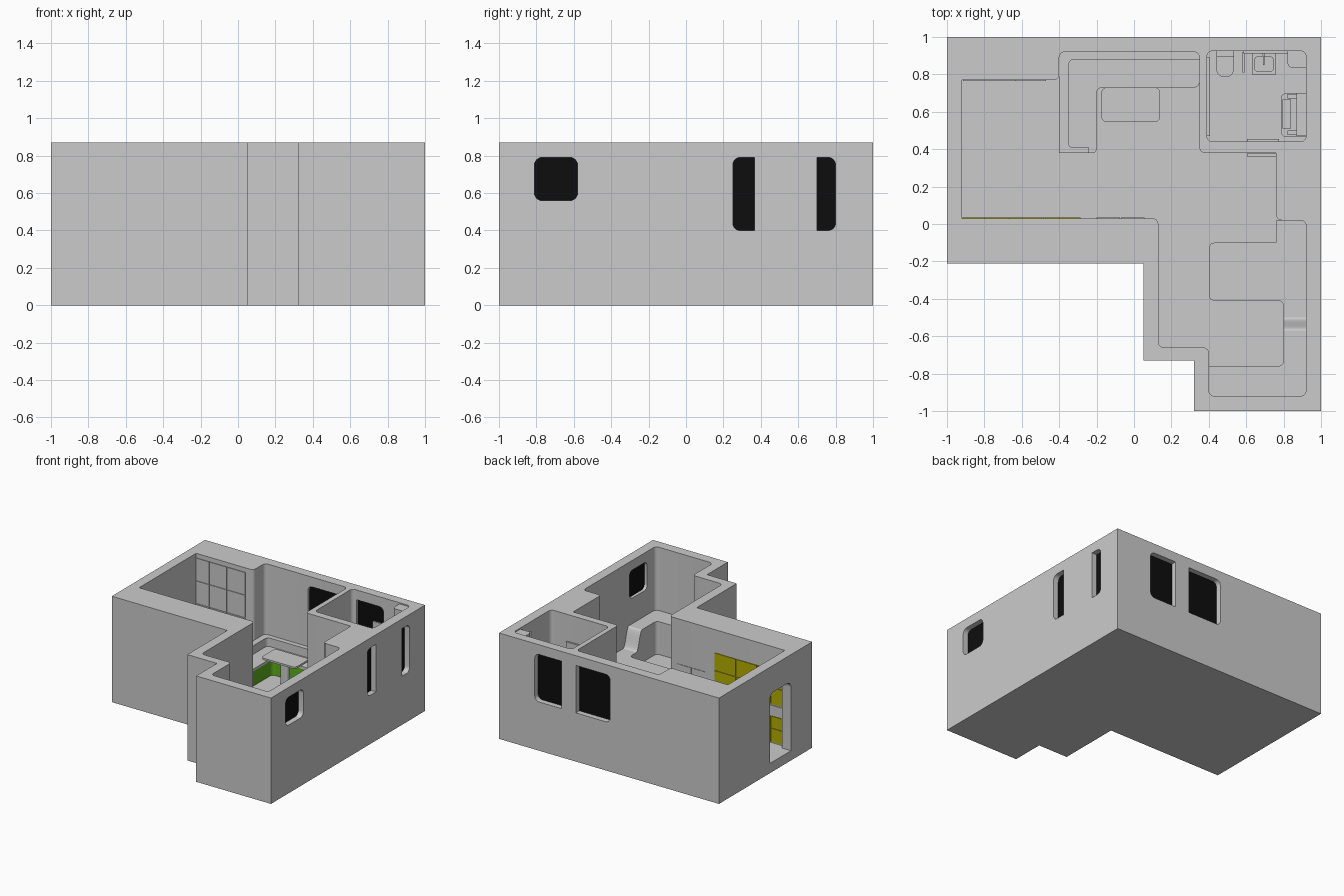
import bpy, bmesh, math
from mathutils import Vector

if "Cube" in bpy.data.objects:
    bpy.data.objects.remove(bpy.data.objects["Cube"])

H, FLOOR = 0.87, 0.08


def material(name, rgb):
    m = bpy.data.materials.new(name)
    m.diffuse_color = (*rgb, 1)
    m.use_nodes = True
    m.node_tree.nodes["Principled BSDF"].inputs["Base Color"].default_value = m.diffuse_color
    return m


GLASS = material("dark_glass", (0.004, 0.004, 0.004))
GREEN = material("green_panel", (0.11, 0.42, 0.01))
YELLOW = material("yellow_panel", (0.45, 0.42, 0.0))


def fillet(pts, steps=6):
    """Points are (u, v) or (u, v, radius); corners with a radius are rounded."""
    out = []
    for i, p in enumerate(pts):
        c = Vector(p[:2])
        r = p[2] if len(p) > 2 else 0
        if not r:
            out.append(c)
            continue
        a = c + (Vector(pts[i - 1][:2]) - c).normalized() * r
        b = c + (Vector(pts[(i + 1) % len(pts)][:2]) - c).normalized() * r
        m = a + b - c
        for k in range(steps + 1):
            t = k / steps * math.pi / 2
            out.append(m + (a - m) * math.cos(t) + (b - m) * math.sin(t))
    return out


def prism(name, pts, lo, hi, axis='z', mat=None):
    """Extrude a rounded outline along an axis."""
    put = {'z': lambda u, v, w: (u, v, w),
           'x': lambda u, v, w: (w, u, v),
           'y': lambda u, v, w: (u, w, v)}[axis]
    bm = bmesh.new()
    f = bm.faces.new([bm.verts.new(put(p.x, p.y, lo)) for p in fillet(pts)])
    ext = bmesh.ops.extrude_face_region(bm, geom=[f])['geom']
    bmesh.ops.translate(bm, vec=put(0, 0, hi - lo),
                        verts=[g for g in ext if isinstance(g, bmesh.types.BMVert)])
    bmesh.ops.recalc_face_normals(bm, faces=bm.faces)
    me = bpy.data.meshes.new(name)
    bm.to_mesh(me)
    bm.free()
    ob = bpy.data.objects.new(name, me)
    bpy.context.collection.objects.link(ob)
    if mat:
        me.materials.append(mat)
    return ob


def rect(u0, u1, v0, v1, r=0, r2=None):
    """Rectangle, radius r on the low-u side and r2 on the high-u side."""
    r2 = r if r2 is None else r2
    return [(u0, v0, r), (u1, v0, r2), (u1, v1, r2), (u0, v1, r)]


def box(name, x0, x1, y0, y1, z0, z1, mat=None, r=0):
    return prism(name, rect(x0, x1, y0, y1, r), z0, z1, 'z', mat)


def cut(target, cutter):
    cutter.hide_render = True
    mod = target.modifiers.new("cut", 'BOOLEAN')
    mod.operation, mod.solver, mod.object = 'DIFFERENCE', 'EXACT', cutter
    bpy.context.view_layer.objects.active = target
    bpy.ops.object.modifier_apply(modifier=mod.name)
    bpy.data.objects.remove(cutter)


# Outer shell with main room and bathroom hollowed out
shell = prism("shell", [(-1, 1), (1, 1), (1, -1), (.32, -1), (.32, -.73),
                        (.05, -.73), (.05, -.21), (-1, -.21)], 0, H)
R = .03
room = [(-.92, .77), (-.4, .77, R), (-.4, .92, R), (.35, .92, R), (.35, .38, R), (.76, .38),
        (.76, .02, R), (.92, .02, R), (.92, -.92, R), (.4, -.92, R), (.4, -.66, R),
        (.13, -.66, R), (.13, .03, R), (-.92, .03)]
cut(shell, prism("room_cutter", room, FLOOR, 1))
cut(shell, box("bath_cutter", .39, .92, .44, .925, FLOOR, 1, r=R))

# Door opening and windows with recessed dark panes
cut(shell, prism("door_cutter", [(.065, FLOOR), (.34, FLOOR), (.34, .65, .05), (.065, .65, .05)],
                 -1.1, -.85, 'x'))
windows = [('x', -.81, -.58, .56, .79, .04, .04, .85),
           ('x', .25, .365, .40, .79, .04, 0, .70),
           ('x', .70, .80, .40, .79, 0, .04, .85),
           ('y', .43, .675, .40, .79, 0, .04, .85),
           ('y', -.01, .30, .40, .79, .04, 0, .85)]
for i, (axis, u0, u1, v0, v1, ra, rb, depth) in enumerate(windows):
    outline = rect(u0, u1, v0, v1, ra, rb)
    cut(shell, prism("window_cutter", outline, depth, 1.1, axis))
    prism(f"window_pane_{i}", outline, .945, .955, axis, GLASS)

# Corner sofa: green base, cushion, backrest
sofa = [(-.4, .92), (.35, .92), (.35, .73, R), (-.2, .73, R), (-.2, .38, .02), (-.4, .38)]
prism("sofa_base", sofa, FLOOR, .20, 'z', GREEN)
prism("sofa_cushion", sofa, .20, .22)
prism("sofa_backrest", [(-.4, .92), (.35, .92), (.35, .88), (-.35, .88, R), (-.35, .41, .02),
                        (-.24, .41), (-.24, .38), (-.4, .38)], .22, .29)

# Dining table
box("table_top", -.175, .14, .545, .73, .285, .30, r=.03)
box("table_leg", -.05, .02, .61, .66, FLOOR, .285, r=.02)

# Low platform and higher worktop joined by a curved ramp
prism("low_platform", [(.76, .02), (.92, .02), (.92, -.92), (.8, -.92), (.8, -.41, R),
                       (.4, -.41, R), (.4, -.1, R), (.76, -.1)], FLOOR, .19)
prism("worktop", [(.4, -.92), (.92, -.92), (.92, -.57), (.8, -.57), (.8, -.76, R), (.4, -.76)],
      FLOOR, .35)
ramp = [(-.57 + .07 * k / 12, .27 + .08 * math.cos(math.pi * k / 12)) for k in range(13)]
prism("curved_ramp", ramp + [(-.5, FLOOR), (-.57, FLOOR)], .8, .92, 'x')

# Yellow cupboard fronts on the front wall of the room
for x0, x1 in ((-.918, -.80), (-.795, -.67), (-.665, -.48), (-.475, -.285)):
    for z0, z1 in ((.09, .20), (.205, .30), (.40, .535), (.54, .68)):
        box("cupboard_front", x0, x1, .028, .036, z0, z1, YELLOW)
box("cupboard_shelf", -.918, -.285, .028, .036, .305, .39)
for x0 in (-.2, -.07):
    box("low_cabinet_front", x0, x0 + .125, .028, .034, .09, .50)

# Grey wardrobe fronts on the back wall of the room
for x0, x1 in ((-.915, -.80), (-.795, -.64), (-.635, -.47)):
    for k in range(4):
        z = .09 + k * .187
        box("wardrobe_front", x0, x1, .764, .772, z, z + .182)

# Bathroom door on both sides of the partition
for y in (.36, .437):
    box("bath_door", .605, .775, y, y + .017, FLOOR, .65)

# Toilet
prism("toilet_bowl", [(.44, .90), (.535, .90), (.535, .785, .045), (.44, .785, .045)],
      FLOOR, .21)
box("toilet_tank", .44, .535, .895, .925, FLOOR, .31)

# Wash basin, tap and mirror
basin = box("wash_basin", .63, .76, .80, .92, .27, .33)
cut(basin, box("basin_cutter", .645, .745, .815, .895, .29, .40, r=.02))
box("basin_cabinet", .64, .75, .82, .92, FLOOR, .27)
box("tap_spout", .69, .697, .85, .91, .365, .372)
box("tap_post", .687, .70, .90, .912, .33, .372)
box("mirror", .585, .82, .912, .926, .42, .66)
box("towel_rail", .58, .59, .81, .92, .36, .40)

# Corner duct and wall shelf
prism("corner_duct", [(.82, .93), (.93, .93), (.93, .835), (.82, .835, .03)], FLOOR, H - .01)
box("side_panel", .388, .405, .47, .89, FLOOR, .60)

# Seat unit against the right bathroom wall
prism("seat_unit", rect(.785, .92, .465, .70, .03, 0), FLOOR, .20)
box("seat_pad", .795, .84, .51, .665, .20, .215)
box("seat_back", .87, .92, .47, .70, .20, .32)
for y in (.475, .67):
    box("seat_arm", .82, .87, y, y + .025, .20, .26)

# Smooth the rounded corners, keep sharp edges
bpy.ops.object.select_all(action='DESELECT')
for ob in bpy.data.objects:
    ob.select_set(True)
bpy.context.view_layer.objects.active = shell
bpy.ops.object.shade_smooth_by_angle(angle=math.radians(30))
